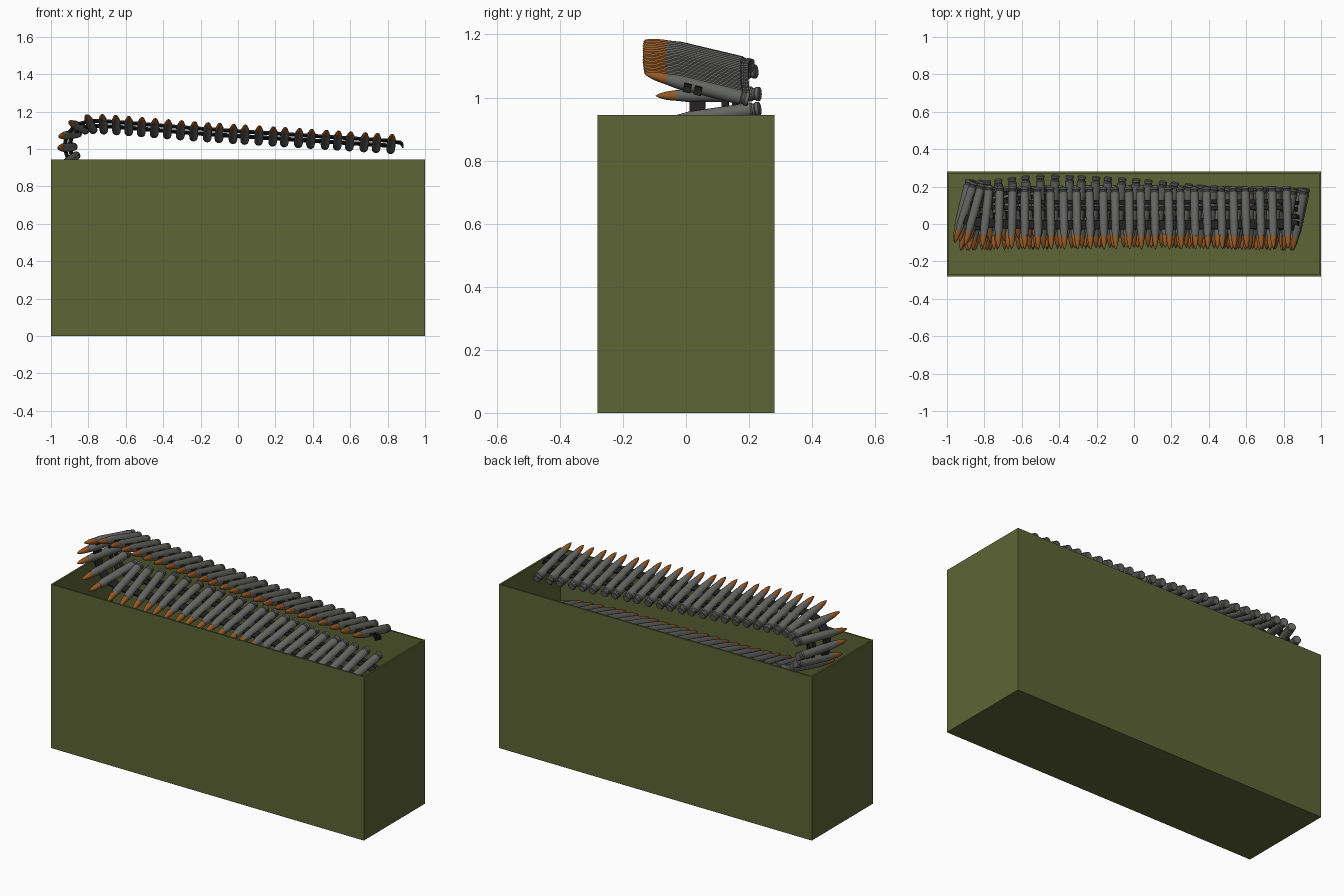
import bpy, bmesh, math
from mathutils import Vector, Matrix

if "Cube" in bpy.data.objects:
    bpy.data.objects.remove(bpy.data.objects["Cube"])


def material(name, rgb):
    m = bpy.data.materials.new(name)
    m.diffuse_color = (*rgb, 1)
    m.use_nodes = True
    m.node_tree.nodes["Principled BSDF"].inputs["Base Color"].default_value = m.diffuse_color
    return m


def finish(bm, name, mat, smooth=False):
    me = bpy.data.meshes.new(name)
    bmesh.ops.recalc_face_normals(bm, faces=bm.faces)
    bm.to_mesh(me)
    bm.free()
    ob = bpy.data.objects.new(name, me)
    bpy.context.collection.objects.link(ob)
    me.materials.append(mat)
    if smooth:
        bpy.ops.object.select_all(action='DESELECT')
        ob.select_set(True)
        bpy.context.view_layer.objects.active = ob
        bpy.ops.object.shade_smooth_by_angle(angle=math.radians(35))
    return ob


def lathe(bm, profile, mat, sides=16):
    """Closed turned solid; profile is (radius, position along local y)."""
    rings = [[bm.verts.new(mat @ Vector((r * math.cos(a), y, r * math.sin(a))))
              for a in (2 * math.pi * k / sides for k in range(sides))] for r, y in profile]
    for p, q in zip(rings, rings[1:]):
        for k in range(sides):
            bm.faces.new((p[k], p[k - 1], q[k - 1], q[k]))
    bm.faces.new(rings[0])
    bm.faces.new(rings[-1])


def block(bm, mat, centre, size):
    bmesh.ops.create_cube(bm, size=1, matrix=mat @ Matrix.Translation(centre)
                          @ Matrix.Diagonal((*size, 1)))


olive = material("olive_paint", (0.11, 0.13, 0.036))
steel = material("case_grey", (0.13, 0.135, 0.125))
copper = material("copper", (0.30, 0.10, 0.02))
black = material("link_black", (0.015, 0.013, 0.013))

# Open-topped box with thin walls
bm = bmesh.new()
bmesh.ops.create_cube(bm, size=1, matrix=Matrix.Translation((0, 0, 0.4725))
                      @ Matrix.Diagonal((2, 0.56, 0.945, 1)))
bmesh.ops.delete(bm, geom=[f for f in bm.faces if f.normal.z > 0.9], context='FACES_ONLY')
box = finish(bm, "ammo_box", olive)
wall = box.modifiers.new("walls", 'SOLIDIFY')
wall.thickness = 0.01
wall.offset = -1
wall.use_even_offset = True

# Belt path: over the top, round the left turn, then folded down into the box
path = [(0.82, .035, 1.035), (0.3, .03, 1.068), (-0.2, .03, 1.10), (-0.55, .03, 1.128),
        (-0.72, .035, 1.14), (-0.80, .04, 1.14), (-0.86, .05, 1.122), (-0.90, .06, 1.085),
        (-0.92, .07, 1.03), (-0.91, .07, 0.965), (-0.87, .07, 0.91), (-0.80, .065, 0.88),
        (-0.5, .095, 0.86), (0, .075, 0.84), (0.5, .03, 0.81), (0.75, .03, 0.79)]
side, z = 1, 0.79
while z > 0.2:
    path += [(side * x, .025, z - d) for x, d in ((.84, .03), (.89, .09), (.84, .15), (.75, .18))]
    z -= 0.18
    path.append((0, .04, z))
    path.append((-side * 0.75, .03, z))
    side = -side
pts = [Vector(p) for p in path]

# Smooth the path and step along it at the round spacing
fine = []
ext = [2 * pts[0] - pts[1]] + pts + [2 * pts[-1] - pts[-2]]
for a, b, c, d in zip(ext, ext[1:], ext[2:], ext[3:]):
    # tangents scaled to segment length keep uneven spacing well behaved
    L = (c - b).length
    m0 = (c - a).normalized() * L
    m1 = (d - b).normalized() * L
    for k in range(40):
        t = k / 40
        fine.append((2*t**3 - 3*t*t + 1) * b + (t**3 - 2*t*t + t) * m0
                    + (3*t*t - 2*t**3) * c + (t**3 - t*t) * m1)
step, run = 0.0702, 0.0
stations = [(fine[0], (fine[1] - fine[0]).normalized())]
for p, q in zip(fine, fine[1:]):
    run += (q - p).length
    if run >= step:
        run -= step
        stations.append((q, (q - p).normalized()))


def frame(pos, tan, tilt=math.radians(14)):
    """Local x along the belt, y toward the round's tail, z outward."""
    yy = (Vector((0, 1, 0)) - tan * tan.y).normalized()
    n = yy.cross(tan)
    tail = yy * math.cos(tilt) - n * math.sin(tilt)
    up = tan.cross(tail)
    m = Matrix((tan, tail, up)).transposed().to_4x4()
    m.translation = pos
    return m


# Rounds: grooved case, tapered shoulder, pointed tip
case = [(.019, .17), (.0225, .167), (.0225, .157), (.0195, .153), (.0195, .147),
        (.0235, .142), (.0225, -.06), (.0185, -.09), (.0175, -.1)]
tip = [(.0172, -.092), (.0165, -.112), (.013, -.138), (.007, -.16), (.001, -.172)]
cases, tips, links = bmesh.new(), bmesh.new(), bmesh.new()
frames = [frame(p, t) for p, t in stations]
for m in frames:
    lathe(cases, case, m)
    lathe(tips, tip, m)

# Links: a wide front tab and a forked rear tab bridging each pair
for (p, t), (q, u) in zip(stations, stations[1:]):
    m = frame((p + q) / 2, (q - p).normalized())
    block(links, m, (0, -0.035, 0), (0.05, 0.05, 0.009))
    for y in (0.055, 0.09):
        block(links, m, (0, y, 0), (0.045, 0.022, 0.009))

# Curled hook on the free end of the belt
for x, y, h, rot in ((-.03, -.03, 0, 0), (-.03, 0.005, 0, 0), (-.052, -.03, .005, 40),
                     (-.052, .005, .005, 40), (-.06, -.03, .014, 75), (-.06, .005, .014, 75)):
    m = frames[0] @ Matrix.Translation((x, y, h)) @ Matrix.Rotation(math.radians(rot), 4, 'Y')
    block(links, m, (0, 0, 0), (0.04 if rot == 0 else 0.018, 0.024, 0.007))

finish(cases, "cartridge_cases", steel, True)
finish(tips, "bullet_tips", copper, True)
finish(links, "belt_links", black)
